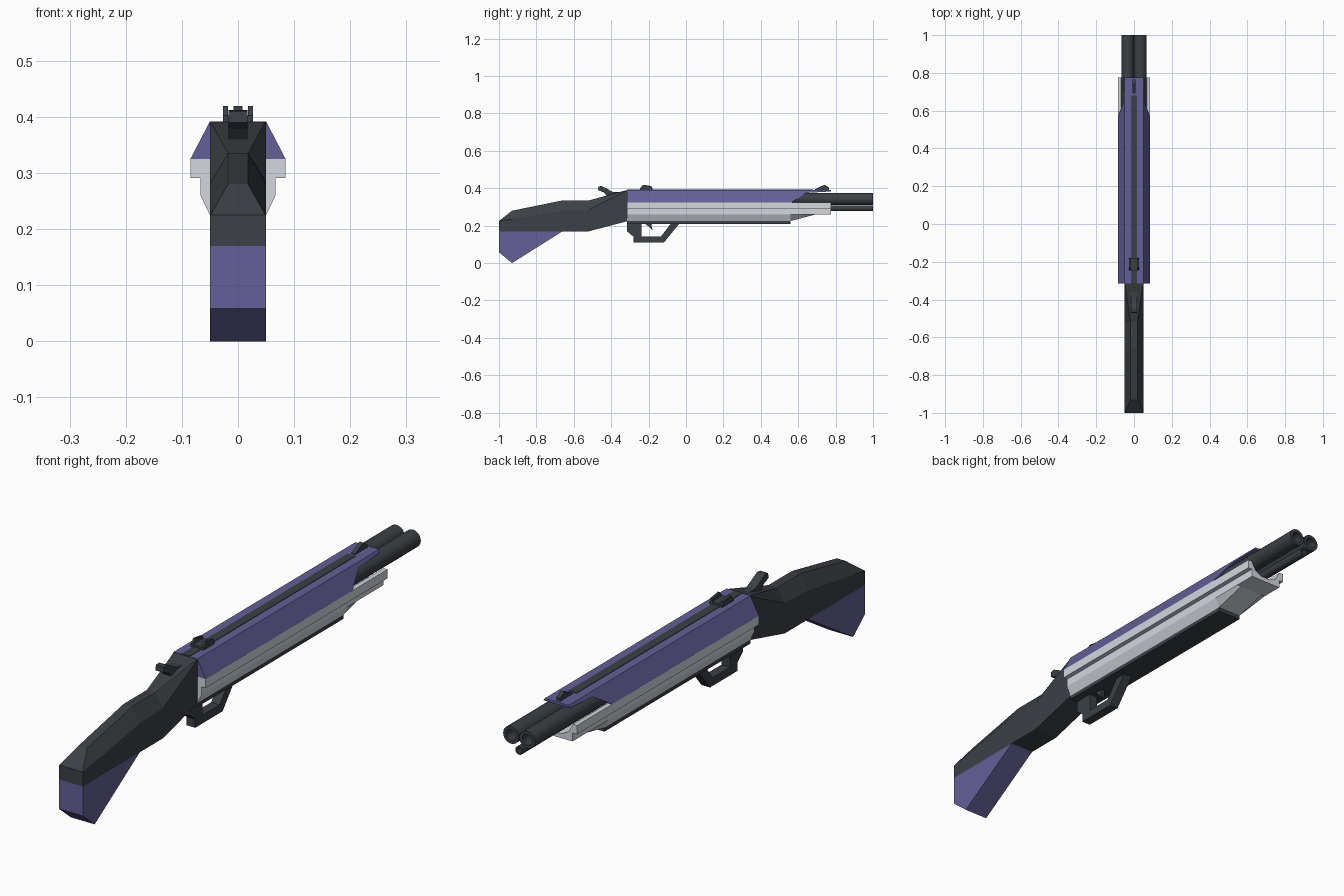
import bpy, bmesh, math
from mathutils import Matrix

if "Cube" in bpy.data.objects:
    bpy.data.objects.remove(bpy.data.objects["Cube"])


def material(name, rgb):
    m = bpy.data.materials.new(name)
    m.diffuse_color = (*rgb, 1)
    m.use_nodes = True
    m.node_tree.nodes["Principled BSDF"].inputs["Base Color"].default_value = m.diffuse_color
    return m


DARK = material("dark_steel", (0.045, 0.05, 0.058))
PURPLE = material("purple", (0.13, 0.115, 0.31))
LIGHT = material("light_metal", (0.66, 0.68, 0.74))


def finish(bm, name, mat):
    bmesh.ops.recalc_face_normals(bm, faces=bm.faces)
    me = bpy.data.meshes.new(name)
    bm.to_mesh(me)
    bm.free()
    me.materials.append(mat)
    ob = bpy.data.objects.new(name, me)
    bpy.context.collection.objects.link(ob)
    return ob


def loft(name, sections, mat):
    """Skin a list of matching closed loops and cap both ends."""
    bm = bmesh.new()
    rings = [[bm.verts.new(p) for p in s] for s in sections]
    for a, b in zip(rings, rings[1:]):
        for i in range(len(a)):
            j = (i + 1) % len(a)
            bm.faces.new((a[i], a[j], b[j], b[i]))
    bm.faces.new(rings[0])
    bm.faces.new(rings[-1])
    return finish(bm, name, mat)


def mirrored(y, half):
    """Cross-section at y from its right half, listed top to bottom."""
    return [(x, y, z) for x, z in half] + [(-x, y, z) for x, z in reversed(half)]


def plate(name, outline, x0, x1, mat):
    """Side outline (y, z) extruded across x."""
    return loft(name, [[(x, y, z) for y, z in outline] for x in (x0, x1)], mat)


def tube(name, x, z, r, y0, y1, mat, sides=20):
    """Barrel along y with a recessed bore at the muzzle."""
    rings = []
    for rad, y in ((r, y0), (r, y1), (r * 0.62, y1), (r * 0.62, y1 - 0.12)):
        rings.append([(x + rad * math.cos(2 * math.pi * i / sides), y,
                       z + rad * math.sin(2 * math.pi * i / sides)) for i in range(sides)])
    ob = loft(name, rings, mat)
    bpy.context.view_layer.objects.active = ob
    ob.select_set(True)
    bpy.ops.object.shade_smooth_by_angle(angle=math.radians(35))
    ob.select_set(False)


# Stock: y, ridge half width, ridge z, shoulder z, bottom z
stock = [(-1.0, 0.049, 0.225, 0.224, 0.17),
         (-0.93, 0.018, 0.28, 0.235, 0.17),
         (-0.66, 0.018, 0.335, 0.28, 0.17),
         (-0.52, 0.018, 0.335, 0.285, 0.17),
         (-0.31, 0.049, 0.392, 0.391, 0.225)]
loft("stock", [mirrored(y, [(w, top), (0.05, sh), (0.05, bot)])
               for y, w, top, sh, bot in stock], DARK)
plate("stock_butt", [(-1, 0.17), (-1, 0.058), (-0.93, 0.0), (-0.66, 0.17)], -0.05, 0.05, PURPLE)

# Upper cover, its lower edge rising towards the muzzle
cover = [(-0.315, 0.325), (0.565, 0.325), (0.64, 0.375), (0.775, 0.383)]
loft("upper_cover", [mirrored(y, [(0.05, 0.392), (0.05 + (0.392 - b) * 0.52, b)])
                     for y, b in cover], PURPLE)
plate("top_rail", [(-0.315, 0.38), (-0.315, 0.394), (0.68, 0.394), (0.68, 0.38)],
      -0.017, 0.017, DARK)


# Lower receiver: solid behind, open channel under the barrels ahead
def receiver(y, bottom, channel):
    inner = ([(0.02, 0.276), (0.05, 0.292), (0.068, 0.325)] if channel
             else [(0.02, 0.325), (0.05, 0.325), (0.068, 0.325)])
    return mirrored(y, inner + [(0.085, 0.325), (0.085, 0.291), (0.067, 0.291),
                                (0.067, 0.26), (0.05, bottom)])


loft("lower_receiver", [receiver(-0.315, 0.225, False), receiver(0.5, 0.225, False),
                        receiver(0.501, 0.225, True), receiver(0.56, 0.225, True),
                        receiver(0.69, 0.2595, True), receiver(0.775, 0.2595, True)], LIGHT)
plate("bottom_rail", [(-0.315, 0.21), (-0.315, 0.226), (0.56, 0.226), (0.56, 0.21)],
      -0.05, 0.05, DARK)

# Barrels
for side, s in (("left", -1), ("right", 1)):
    tube("barrel_" + side, s * 0.034, 0.343, 0.033, 0.45, 1.0, DARK)
tube("magazine_tube", 0, 0.293, 0.016, 0.45, 1.0, DARK, 14)

# Trigger group
plate("trigger_guard", [(-0.315, 0.215), (-0.315, 0.17), (-0.282, 0.142), (-0.282, 0.11),
                        (-0.118, 0.11), (-0.035, 0.212), (-0.08, 0.212), (-0.135, 0.141),
                        (-0.238, 0.141), (-0.238, 0.215)], -0.018, 0.018, DARK)
plate("trigger", [(-0.225, 0.215), (-0.2, 0.196), (-0.178, 0.175), (-0.185, 0.2),
                  (-0.18, 0.215)], -0.008, 0.008, DARK)

# Hammer
plate("hammer", [(-0.47, 0.39), (-0.468, 0.41), (-0.45, 0.412), (-0.39, 0.38), (-0.34, 0.378),
                 (-0.36, 0.34), (-0.44, 0.335), (-0.425, 0.362), (-0.44, 0.378)],
      -0.017, 0.017, DARK)

# Sights
plate("rear_sight_base", [(-0.245, 0.39), (-0.245, 0.402), (-0.18, 0.402), (-0.18, 0.39)],
      -0.027, 0.027, DARK)
for side, s in (("left", -1), ("right", 1)):
    plate("rear_sight_post_" + side, [(-0.245, 0.4), (-0.23, 0.419), (-0.185, 0.412),
                                      (-0.18, 0.4)], s * 0.018, s * 0.027, DARK)
plate("front_sight", [(0.69, 0.39), (0.69, 0.395), (0.74, 0.419), (0.765, 0.404), (0.765, 0.39)],
      -0.008, 0.008, DARK)
